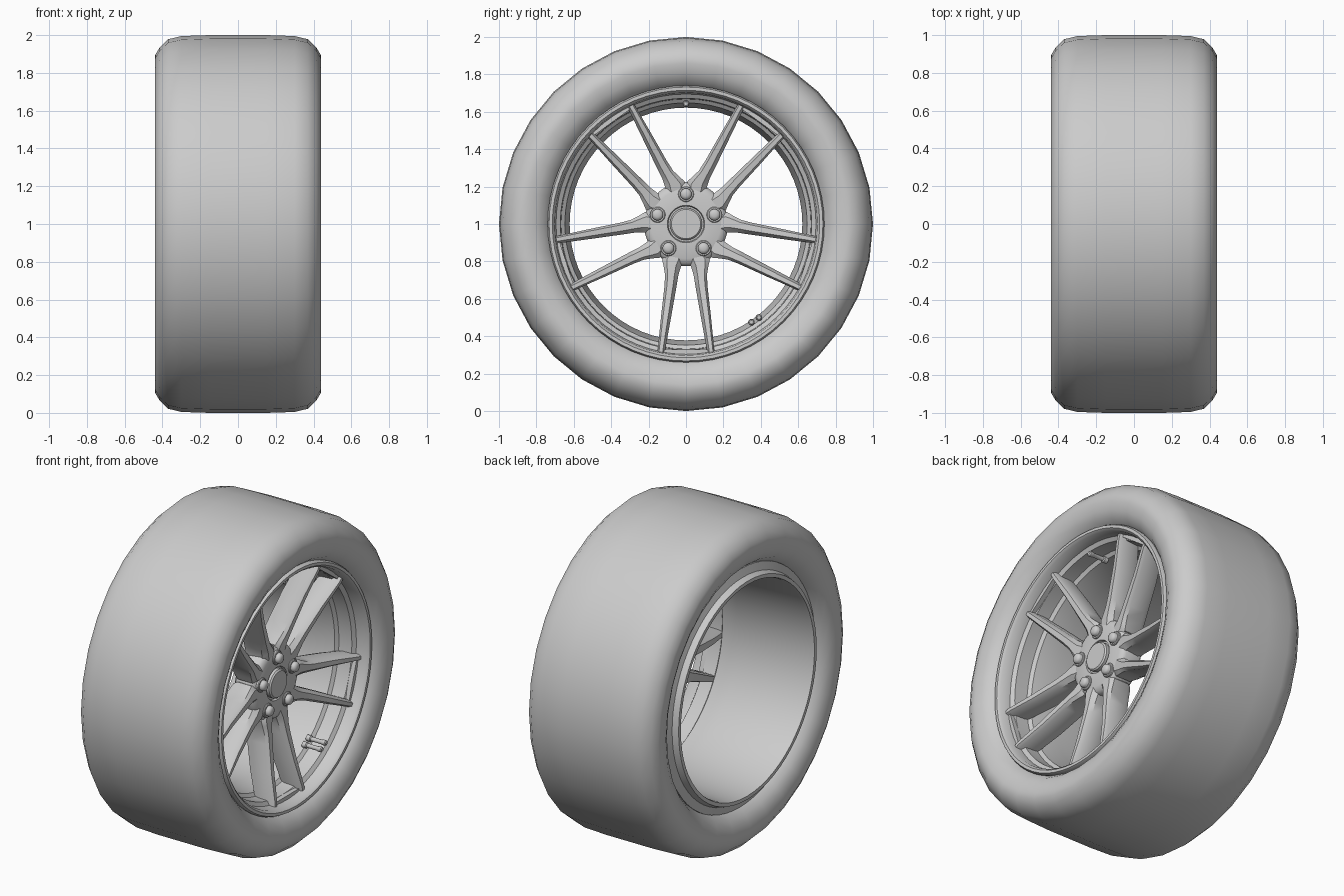
import bpy, bmesh
from math import sin, cos, pi, radians

if "Cube" in bpy.data.objects:
    bpy.data.objects.remove(bpy.data.objects["Cube"])


def finish(name, bm, angle=40):
    bmesh.ops.recalc_face_normals(bm, faces=bm.faces)
    me = bpy.data.meshes.new(name)
    bm.to_mesh(me)
    bm.free()
    ob = bpy.data.objects.new(name, me)
    bpy.context.collection.objects.link(ob)
    bpy.ops.object.select_all(action='DESELECT')
    ob.select_set(True)
    bpy.context.view_layer.objects.active = ob
    bpy.ops.object.shade_smooth_by_angle(angle=radians(angle))
    return ob


def lathe(name, profile, segs, closed=True, cy=0, cz=1, angle=40):
    """Spin (x, radius) points round an axle parallel to x; open profiles are capped."""
    bm = bmesh.new()
    rings = []
    for i in range(segs):
        a = 2 * pi * i / segs + pi / 2
        rings.append([bm.verts.new((x, cy + r * cos(a), cz + r * sin(a))) for x, r in profile])
    n = len(profile)
    for i in range(segs):
        p, q = rings[i], rings[(i + 1) % segs]
        for j in range(n if closed else n - 1):
            k = (j + 1) % n
            bm.faces.new((p[j], p[k], q[k], q[j]))
    if not closed:
        bm.faces.new([r[0] for r in rings])
        bm.faces.new([r[-1] for r in rings])
    return finish(name, bm, angle)


# Tyre: half profile mirrored across the centre plane
half = [(.33, .715), (.365, .735), (.405, .765), (.43, .81), (.44, .86), (.438, .895),
        (.415, .935), (.37, .978), (.30, .995), (.15, 1.0)]
outer = half + [(-x, r) for x, r in reversed(half)]
lathe("tyre", outer + [(-.31, .73), (-.38, .85), (-.3, .94), (.3, .94), (.38, .85), (.31, .73)],
      32, angle=50)

# Rim barrel with stepped front lip and rear flange
lathe("rim_barrel", [(.385, .74), (.40, .732), (.40, .715), (.385, .702), (.32, .695), (.305, .672),
                     (.22, .668), (.205, .648), (.07, .622), (-.40, .645), (-.42, .65),
                     (-.42, .672), (-.385, .685), (-.37, .732), (-.345, .735), (-.33, .70),
                     (.30, .712), (.34, .738)], 64)

# Hub disc, centre cap
lathe("hub", [(.11, .19), (.13, .215), (.235, .225), (.255, .212), (.265, .185), (.265, .10),
              (.25, .095)], 60, closed=False)
lathe("centre_cap", [(.20, .086), (.272, .086), (.28, .078), (.28, .03)], 40, closed=False)

# Spokes: stations of (radius, inner edge, outer edge, back x, front x)
stations = [(.12, .0, .08, .12, .255), (.19, .002, .128, .12, .266), (.225, .026, .12, .12, .27),
            (.27, .04, .112, .125, .276), (.33, .05, .115, .135, .285), (.50, .08, .134, .17, .315),
            (.66, .109, .15, .215, .352), (.69, .114, .153, .225, .352)]


def spoke(bm, ang, side):
    rings = []
    for u, vi, vo, xb, xf in stations:
        w = vo - vi
        sec = [(vi + .15 * w, xb), (vi, xb + .03), (vi, xf - .028), (vi + .3 * w, xf),
               (vo - .2 * w, xf), (vo, xf - .018), (vo, xb + .03), (vo - .15 * w, xb)]
        rings.append([bm.verts.new((x, u * cos(ang) - side * v * sin(ang),
                                    1 + u * sin(ang) + side * v * cos(ang))) for v, x in sec])
    for p, q in zip(rings, rings[1:]):
        for j in range(8):
            k = (j + 1) % 8
            bm.faces.new((p[j], p[k], q[k], q[j]))
    bm.faces.new(rings[0])
    bm.faces.new(rings[-1])


for i in range(5):
    ang = radians(-90 + 72 * i)
    bm = bmesh.new()
    for side in (1, -1):
        spoke(bm, ang, side)
    # Foot joining the two spoke tips along the rim
    pts = []
    for u in (.672, .70):
        for x in (.24, .335):
            for v in (-.13, .13):
                pts.append(bm.verts.new((x, u * cos(ang) - v * sin(ang),
                                         1 + u * sin(ang) + v * cos(ang))))
    bmesh.ops.convex_hull(bm, input=pts)
    finish(f"spoke_pair_{i + 1}", bm, 35)

    # Wheel nut with seat ring between the spoke pairs
    a = ang + pi
    y, z = .16 * cos(a), 1 + .16 * sin(a)
    lathe(f"nut_seat_{i + 1}", [(.24, .042), (.27, .042), (.274, .038), (.274, .03)], 24,
          closed=False, cy=y, cz=z)
    lathe(f"wheel_nut_{i + 1}", [(.25, .031), (.287, .031), (.297, .025), (.302, .012)], 18,
          closed=False, cy=y, cz=z)

# Valve stems near the rim
for name, y, z in (("valve_low_a", .35, .475), ("valve_low_b", .39, .50), ("valve_top", 0, 1.643)):
    lathe(name, [(.20, .018), (.225, .018), (.23, .013), (.30, .013), (.305, .016), (.325, .016),
                 (.33, .01)], 14, closed=False, cy=y, cz=z)
